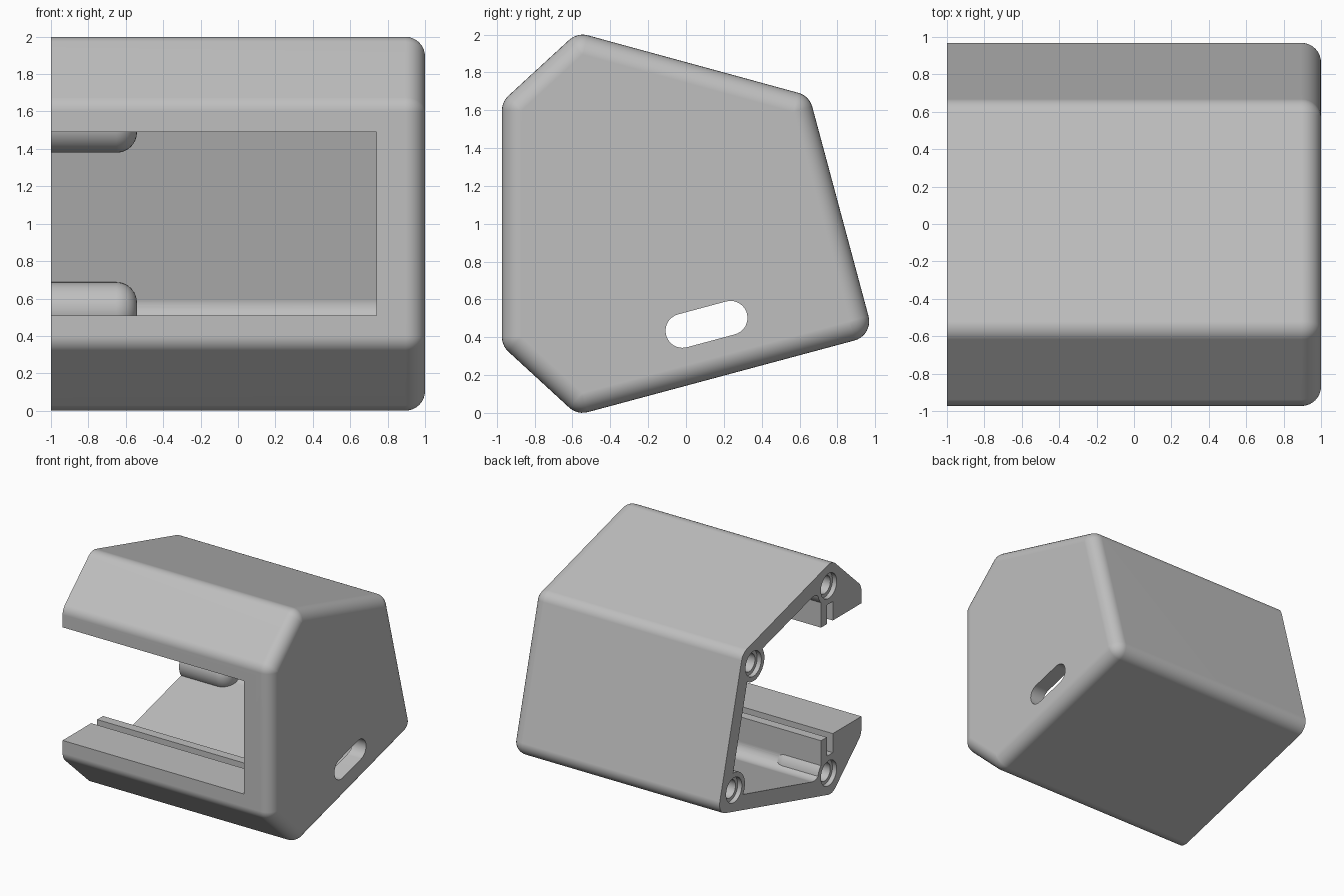
import bpy
import bmesh
import math
from mathutils import Vector

if "Cube" in bpy.data.objects:
    bpy.data.objects.remove(bpy.data.objects["Cube"])

grey = bpy.data.materials.new("light grey plastic")
grey.use_nodes = True
colour = (0.52, 0.52, 0.52, 1)
grey.diffuse_color = colour
grey.node_tree.nodes["Principled BSDF"].inputs["Base Color"].default_value = colour


def inset(outline, dist):
    """Move every side of a counter-clockwise (y, z) outline inward."""
    pts = [Vector(p) for p in outline]
    result = []
    for i, p in enumerate(pts):
        before = (p - pts[i - 1]).normalized()
        after = (pts[(i + 1) % len(pts)] - p).normalized()
        n1, n2 = Vector((-before.y, before.x)), Vector((-after.y, after.x))
        result.append(p + (n1 + n2) * dist / (1 + n1.dot(n2)))
    return result


def ring(centres, radius):
    """Outline of a band of the given radius wrapped around the centres."""
    pts = []
    count = len(centres)
    for i, c in enumerate(centres):
        start, span = 0, math.tau
        if count > 1:
            before = c - centres[i - 1]
            after = centres[(i + 1) % count] - c
            start = math.atan2(-before.x, before.y)
            span = (math.atan2(-after.x, after.y) - start) % math.tau
        steps = max(5, round(span / math.tau * 40))
        for k in range(steps + 1):
            a = start + span * k / steps
            pts.append(c + Vector((math.cos(a), math.sin(a))) * radius)
    return pts


def loft(name, centres, sections):
    """Solid along x through rings given as (x, radius)."""
    bm = bmesh.new()
    rings = [[bm.verts.new((x, p.x, p.y)) for p in ring(centres, radius)]
             for x, radius in sections]
    for a, b in zip(rings, rings[1:]):
        for i in range(len(a)):
            bm.faces.new((a[i - 1], a[i], b[i], b[i - 1]))
    bm.faces.new(rings[0])
    bm.faces.new(rings[-1])
    bmesh.ops.remove_doubles(bm, verts=bm.verts, dist=1e-5)
    bmesh.ops.recalc_face_normals(bm, faces=bm.faces)
    mesh = bpy.data.meshes.new(name)
    bm.to_mesh(mesh)
    bm.free()
    obj = bpy.data.objects.new(name, mesh)
    bpy.context.collection.objects.link(obj)
    mesh.materials.append(grey)
    return obj


def round_end(x, radius, fillet, steps=8):
    """Sections that round off the +x end of a loft."""
    angles = [math.pi / 2 * k / steps for k in range(steps + 1)]
    return [(x - fillet + fillet * math.sin(a),
             radius - fillet + fillet * math.cos(a)) for a in angles]


def box(name, low, high):
    low, high = Vector(low), Vector(high)
    bpy.ops.mesh.primitive_cube_add(size=1, location=(low + high) / 2)
    obj = bpy.context.object
    obj.name = name
    obj.scale = high - low
    obj.data.materials.append(grey)
    return obj


def cut(target, cutter):
    cutter.hide_render = True
    bpy.context.view_layer.update()
    mod = target.modifiers.new("cut", "BOOLEAN")
    mod.operation = "DIFFERENCE"
    mod.solver = "EXACT"
    mod.object = cutter
    bpy.context.view_layer.objects.active = target
    bpy.ops.object.modifier_apply(modifier=mod.name)
    bpy.data.objects.remove(cutter)


# Six-sided outer body, rounded along its length and at the closed end
outline = [(-0.973, 1.645), (-0.973, 0.355), (-0.575, -0.011),
           (0.992, 0.41), (0.652, 1.676), (-0.575, 2.011)]
fillet = 0.105
housing = loft("housing", inset(outline, fillet),
               [(-1, fillet)] + round_end(1, fillet, fillet))

# Inner cavity, keeping four screw bosses at the open end
cavity_outline = [(-0.42, 1.829), (-0.42, 0.167), (0.833, 0.502), (0.546, 1.57)]
cavity = loft("cavity_cutter", inset(cavity_outline, 0.1),
              [(-1.1, 0.1)] + round_end(0.87, 0.1, 0.1))
screw_centres = inset(outline, 0.18)[2:]
for c in screw_centres:
    boss = loft("screw_boss", [c], [(-1.2, 0.15)] + round_end(-0.54, 0.15, 0.11))
    cut(cavity, boss)
cut(housing, cavity)

# Front opening and the panel groove around it
cut(housing, box("opening_cutter", (-1.1, -1.1, 0.51), (0.74, -0.3, 1.49)))
cut(housing, box("groove_cutter", (-1.1, -0.582, 0.345), (0.9, -0.5, 1.655)))

# Stepped screw holes
for c in screw_centres:
    cut(housing, loft("screw_hole_cutter", [c],
                      [(-1.1, 0.108), (-0.96, 0.108), (-0.96, 0.078), (-0.62, 0.078)]))

# Slanted cable slot through the closed end
slot_ends = [Vector((-0.018, 0.434)), Vector((0.235, 0.502))]
cut(housing, loft("cable_slot_cutter", slot_ends, [(0.7, 0.09), (1.1, 0.09)]))

# Smooth fillets, crisp edges
bpy.ops.object.select_all(action="DESELECT")
housing.select_set(True)
bpy.context.view_layer.objects.active = housing
bpy.ops.object.shade_smooth_by_angle(angle=math.radians(30))
weighted = housing.modifiers.new("weighted normals", "WEIGHTED_NORMAL")
weighted.keep_sharp = True
